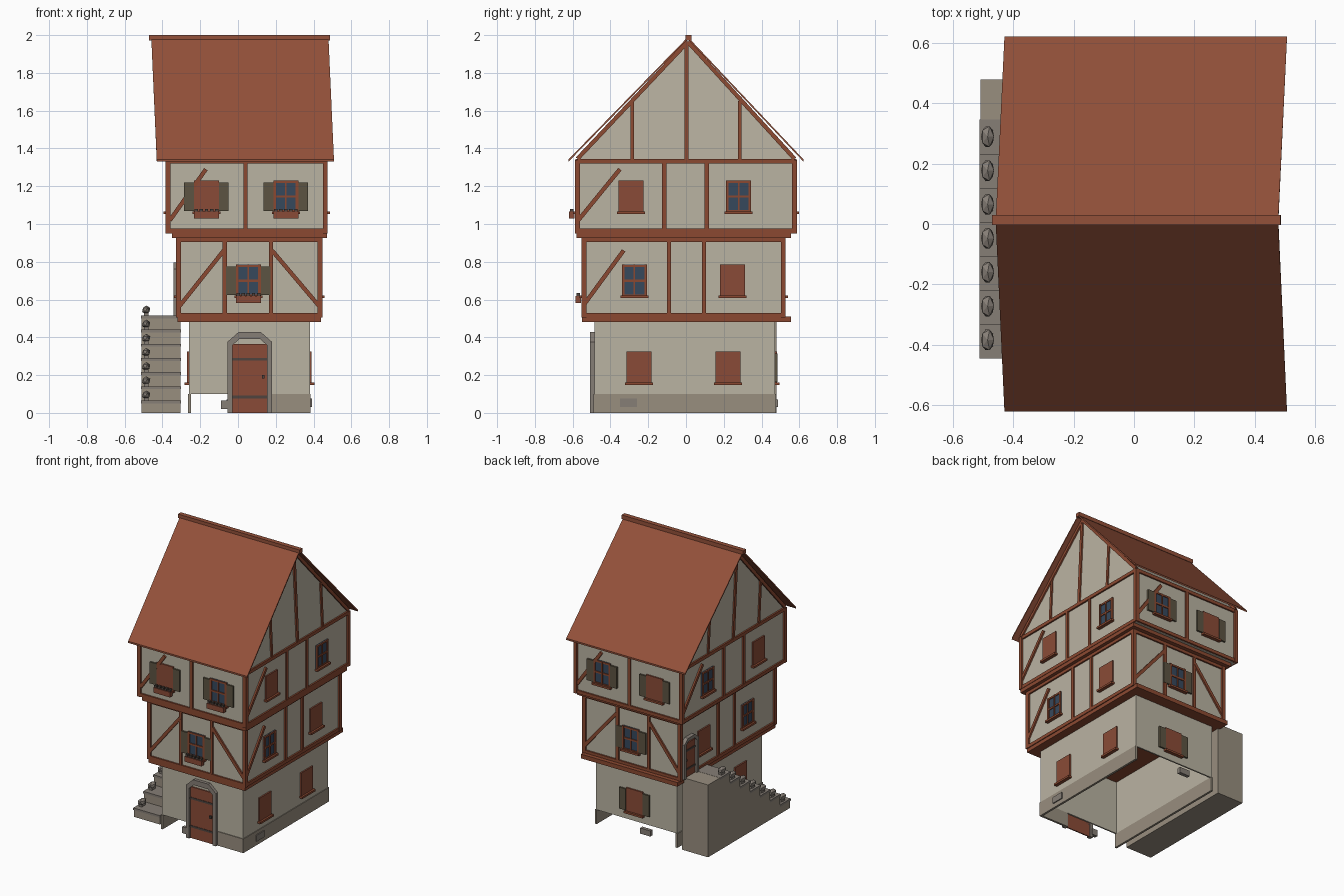
import bpy, bmesh
from mathutils import Vector

cube = bpy.data.objects.get("Cube")
if cube:
    bpy.data.objects.remove(cube)


def material(name, rgb):
    m = bpy.data.materials.new(name)
    lin = [((c / 255 + 0.055) / 1.055) ** 2.4 for c in rgb] + [1]
    m.diffuse_color = lin
    m.use_nodes = True
    m.node_tree.nodes["Principled BSDF"].inputs["Base Color"].default_value = lin
    return m


PLASTER = material("plaster", (186, 179, 162))
TIMBER = material("timber", (139, 73, 49))
ROOF = material("roof_tile", (148, 81, 58))
PANEL = material("painted_wood", (138, 75, 55))
STONE = material("stone", (152, 142, 127))
TRIM = material("grey_stone", (134, 126, 118))
GLASS = material("window_glass", (54, 72, 92))
SHUTTER = material("shutter_olive", (92, 84, 66))
IRON = material("dark_iron", (78, 68, 62))

LEAN = 0.045       # sideways lean of everything above the eaves
EAVE = 1.34
SIGN = {"front": -1, "back": 1, "right": 1, "left": -1}


def prism(name, side, pts, d0, d1, mat):
    """Extrude a (u, z) outline along the outward direction of one side."""
    bm = bmesh.new()
    rings = []
    for d in (d0, d1):
        ring = []
        for u, z in pts:
            d_signed = d * SIGN[side]
            x, y = (u, d_signed) if side in ("front", "back") else (d_signed, u)
            ring.append(bm.verts.new((x - LEAN * max(0, z - EAVE), y, z)))
        rings.append(ring)
    n = len(pts)
    bm.faces.new(rings[0])
    bm.faces.new(rings[1][::-1])
    for i in range(n):
        j = (i + 1) % n
        bm.faces.new((rings[0][i], rings[0][j], rings[1][j], rings[1][i]))
    bmesh.ops.recalc_face_normals(bm, faces=bm.faces)
    me = bpy.data.meshes.new(name)
    bm.to_mesh(me)
    bm.free()
    me.materials.append(mat)
    ob = bpy.data.objects.new(name, me)
    bpy.context.collection.objects.link(ob)
    return ob


def rect(name, side, u0, u1, z0, z1, d0, d1, mat):
    return prism(name, side, [(u0, z0), (u1, z0), (u1, z1), (u0, z1)], d0, d1, mat)


def block(name, x0, x1, y0, y1, z0, z1, mat):
    return rect(name, "right", y0, y1, z0, z1, x0, x1, mat)


def strut(name, side, a, b, d, width=0.022):
    a, b = Vector(a), Vector(b)
    t = (b - a).normalized() * width / 2
    n = Vector((-t.y, t.x))
    prism(name, side, [a - n, b - n, b + n, a + n], d - 0.005, d + 0.011, TIMBER)


def window(side, u, z, d, glazed, shutters=False, flowers=False):
    w, h = 0.066, 0.17
    if glazed:
        rect("window_glass", side, u - w, u + w, z, z + h, d, d + 0.005, GLASS)
        for k in (-1, 0, 1):
            c, t = u + k * (w - 0.007), 0.007 if k else 0.004
            rect("window_upright", side, c - t, c + t, z, z + h, d, d + 0.012, TIMBER)
        for c in (0.007, 0.085, h - 0.007):
            rect("window_bar", side, u - w, u + w, z + c - 0.006, z + c + 0.006, d, d + 0.011, TIMBER)
    else:
        rect("closed_window", side, u - w, u + w, z, z + h, d, d + 0.01, PANEL)
    rect("window_sill", side, u - w - 0.008, u + w + 0.008, z - 0.008, z + 0.006, d, d + 0.024, TIMBER)
    if shutters:
        for s in (-1, 1):
            a, b = sorted((u + s * w, u + s * (w + 0.052)))
            rect("shutter", side, a, b, z + 0.008, z + h - 0.01, d, d + 0.012, SHUTTER)
    if flowers:
        rect("flower_box", side, u - w, u + w, z - 0.032, z + 0.005, d + 0.015, d + 0.045, PANEL)
        for k in range(-2, 3):
            c = u + k * 0.027
            rect("flower_tuft", side, c - 0.009, c + 0.009, z + 0.005, z + 0.02, d + 0.02, d + 0.04, IRON)


def door(side, u, z, d, w, h, rim):
    """Plank door with iron straps and a faceted stone arch."""
    rect("door", side, u - w, u + w, z, z + h, d, d + 0.008, PANEL)
    for f in (0.23, 0.78):
        rect("door_strap", side, u - w, u + w, z + h * f - 0.007, z + h * f + 0.007, d, d + 0.011, IRON)
    rect("door_knob", side, u + w * 0.7, u + w * 0.85, z + h * .5, z + h * .55, d, d + 0.02, IRON)
    half = [(w, 0), (w, h * 0.98), (w * 0.6, h * 1.07)]
    outer = [(w + rim, 0), (w + rim, h * 1.03), (w * 0.65, h * 1.17)]
    loop = outer + [(-a, b) for a, b in outer[::-1]] + [(-a, b) for a, b in half] + half[::-1]
    prism("door_arch", side, [(u + a, z + b) for a, b in loop], d - 0.005, d + 0.022, TRIM)


# Ground floor: open-bottomed shell with a partial stone base
X0, X1, Y0, Y1, T = -0.26, 0.38, -0.485, 0.472, 0.01
rect("ground_front_wall", "front", X0, X1, 0.1, 0.49, -Y0 - T, -Y0, PLASTER)
rect("ground_back_wall", "back", X0, X1, 0.1, 0.49, Y1 - T, Y1, PLASTER)
for side, d in (("right", X1), ("left", -X0)):
    rect("ground_side_wall", side, Y0, Y1, 0.1, 0.49, d - T, d, PLASTER)
    rect("base_course", side, Y0 - 0.004, Y1 + 0.004, 0, 0.1, d - T, d + 0.005, STONE)
rect("front_base_course", "front", 0.16, X1 + 0.004, 0, 0.1, -Y0 - T, -Y0 + 0.005, STONE)
rect("base_stone", "front", -0.09, -0.05, 0.02, 0.065, -Y0 - 0.01, -Y0 + 0.015, TRIM)
rect("base_stone", "right", -0.35, -0.26, 0.03, 0.075, X1 - 0.01, X1 + 0.012, TRIM)
rect("base_stone", "back", -0.06, 0.02, 0.03, 0.07, Y1 - 0.01, Y1 + 0.015, TRIM)
door("front", 0.062, 0, -Y0, 0.092, 0.365, 0.026)

# Jettied upper floors: joist slab, plaster body, rails and posts
FLOORS = {
    "middle": dict(x=(-0.315, 0.435), y=(-0.54, 0.515), z=(0.505, 0.925),
                   posts_x=(-0.07, 0.175), posts_y=(-0.09, 0.095)),
    "upper": dict(x=(-0.37, 0.462), y=(-0.575, 0.575), z=(0.95, EAVE),
                  posts_x=(0.04,), posts_y=(-0.115, 0.11)),
}
for name, f in FLOORS.items():
    (a, b), (c, e), (z0, z1) = f["x"], f["y"], f["z"]
    block(name + "_floor_wall", a, b, c, e, z0, z1, PLASTER)
    if name == "middle":
        block("middle_joist_slab", a - 0.005, b + 0.005, c - 0.01, e + 0.04, 0.48, 0.51, TIMBER)
    else:
        block("upper_joist_slab", a + 0.02, b + 0.008, c - 0.005, e - 0.02, 0.925, 0.955, TIMBER)
    for side in SIGN:
        along_x = side in ("front", "back")
        u0, u1 = f["x"] if along_x else f["y"]
        d = {"front": -c, "back": e, "right": b, "left": -a}[side]
        for z in (z0 + 0.012, z1 - 0.01):
            rect(name + "_rail", side, u0, u1, z - 0.011, z + 0.013, d - 0.005, d + 0.011, TIMBER)
        for u in f["posts_x"] if along_x else f["posts_y"]:
            rect(name + "_post", side, u - 0.011, u + 0.011, z0, z1, d - 0.005, d + 0.01, TIMBER)
    for x in (a, b):
        for y in (c, e):
            block(name + "_corner_post", x - 0.013, x + 0.013, y - 0.013, y + 0.013, z0, z1, TIMBER)

# Diagonal braces
strut("upper_brace", "front", (-0.36, 1.02), (-0.17, 1.29), 0.575)
strut("upper_brace", "back", (0.45, 1.02), (0.26, 1.29), 0.575)
strut("upper_brace", "right", (-0.57, 1.02), (-0.35, 1.29), 0.462)
strut("upper_brace", "left", (0.57, 1.02), (0.35, 1.29), 0.37)
strut("middle_brace", "right", (-0.535, 0.58), (-0.33, 0.86), 0.435)
for side, d in (("front", 0.54), ("back", 0.515)):
    strut("middle_brace", side, (-0.31, 0.565), (-0.075, 0.86), d)
    strut("middle_brace", side, (0.43, 0.565), (0.18, 0.86), d)

# Windows: side, position, sill height, wall depth, glazed, shutters, flowers
for spec in (
    ("front", -0.167, 1.06, 0.575, False, True, True),
    ("front", 0.253, 1.06, 0.575, True, True, True),
    ("front", 0.055, 0.615, 0.54, True, True, True),
    ("back", 0.253, 1.06, 0.575, True, True),
    ("back", -0.16, 1.06, 0.575, False, True),
    ("back", 0.07, 0.615, 0.515, True, True),
    ("back", 0.07, 0.155, Y1, False, True),
    ("right", -0.292, 1.06, 0.462, False),
    ("right", 0.278, 1.06, 0.462, True),
    ("right", -0.273, 0.615, 0.435, True),
    ("right", 0.247, 0.615, 0.435, False),
    ("right", -0.248, 0.155, X1, False),
    ("right", 0.222, 0.155, X1, False),
    ("left", 0.292, 1.06, 0.37, True),
    ("left", -0.278, 1.06, 0.37, False),
    ("left", -0.235, 0.615, 0.315, True),
    ("left", 0.255, 0.615, 0.315, False),
    ("left", -0.235, 0.155, -X0, False),
    ("left", 0.222, 0.155, -X0, False),
):
    window(*spec)

# Gable walls, rafters and studs
APEX = 1.965
prism("gable", "right", [(-0.575, EAVE), (0.575, EAVE), (0.01, APEX)], -0.37, 0.462, PLASTER)
for side, d in (("right", 0.462), ("left", 0.37)):
    for s in (-1, 1):
        strut("gable_rafter", side, (s * 0.575, EAVE + 0.005), (0.01, APEX), d)
        rect("gable_stud", side, s * 0.285 - 0.009, s * 0.285 + 0.009, EAVE, 1.65, d - 0.005, d + 0.009, TIMBER)
    rect("gable_king_post", side, -0.008, 0.014, EAVE, 1.95, d - 0.005, d + 0.01, TIMBER)

# Roof slopes and ridge board
for s in (-1, 1):
    slope = [(s * 0.622, 1.33), (s * 0.622, 1.342), (0.01, 1.99), (0.01, 1.978)]
    prism("roof_slope", "right", slope, -0.43, 0.508, ROOF)
rect("ridge_board", "right", -0.003, 0.03, 1.972, 2.0, -0.442, 0.516, ROOF)

# Outside stair with faceted finials, landing and side door
profile = [(0.48, 0), (-0.44, 0)]
for i in range(7):
    y, z = -0.44 + 0.1125 * i, 0.065 + 0.075 * i
    profile += [(y, z), (y + 0.1125, z)]
    bpy.ops.mesh.primitive_ico_sphere_add(subdivisions=1, radius=1, location=(-0.486, y + 0.055, z + 0.03))
    ball = bpy.context.object
    ball.name = "stair_finial"
    ball.scale = (0.024, 0.04, 0.024)
    ball.data.materials.append(TRIM)
    block("finial_foot", -0.498, -0.474, y + 0.035, y + 0.075, z, z + 0.015, TRIM)
    block("stair_tread", -0.513, -0.303, y - 0.006, y + 0.1125, z - 0.014, z + 0.001, TRIM)
profile += [(0.48, 0.515)]
prism("stair", "right", profile, -0.51, -0.305, STONE)
door("left", 0.425, 0.515, 0.32, 0.06, 0.24, 0.022)
